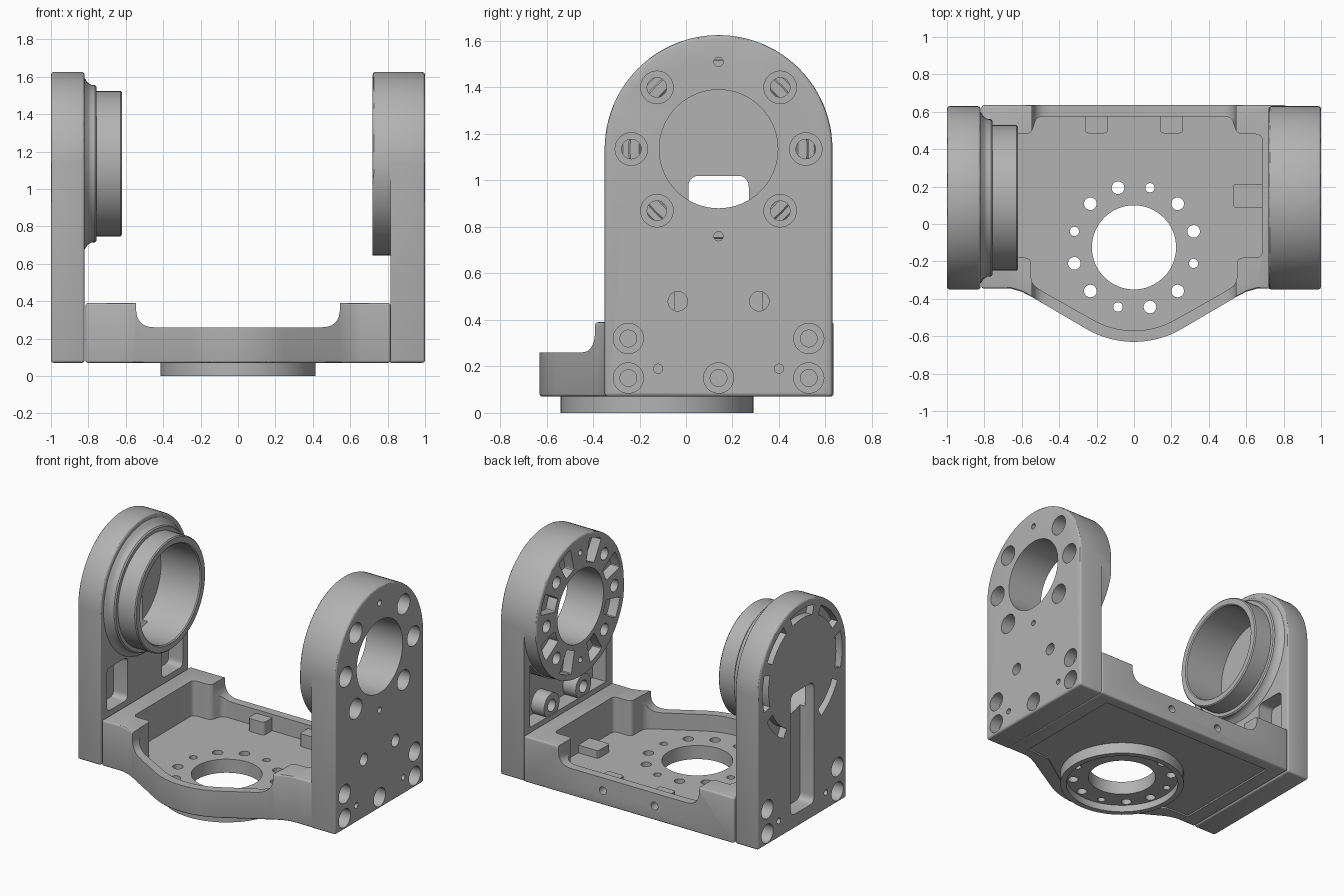
import bpy, bmesh
from math import sin, cos, pi, radians

if "Cube" in bpy.data.objects:
    bpy.data.objects.remove(bpy.data.objects["Cube"])

grey = bpy.data.materials.new("machined grey")
grey.use_nodes = True
grey.diffuse_color = (0.45, 0.45, 0.45, 1)
grey.node_tree.nodes["Principled BSDF"].inputs["Base Color"].default_value = (0.45, 0.45, 0.45, 1)

CY, CZ, R = 0.14, 1.135, 0.49      # pivot axis and arch radius
RING = (0, -0.125)                 # centre of the base flange


# ---- 2D shapes ----
def arc(c, r, a0, a1, n=24):
    return [(c[0] + r * cos(radians(a0 + (a1 - a0) * i / n)),
             c[1] + r * sin(radians(a0 + (a1 - a0) * i / n))) for i in range(n + 1)]


def circle(c, r, n=32):
    return arc(c, r, 0, 360, n)[:-1]


def sector(c, r0, r1, a0, a1):
    return arc(c, r0, a0, a1, 8) + arc(c, r1, a1, a0, 8)


def rect(u0, u1, v0, v1):
    return [(u0, v0), (u1, v0), (u1, v1), (u0, v1)]


def rounded(pts, r, n=5):
    out = []
    for i, p in enumerate(pts):
        ends = []
        for q in (pts[i - 1], pts[(i + 1) % len(pts)]):
            d = ((q[0] - p[0]) ** 2 + (q[1] - p[1]) ** 2) ** 0.5
            t = min(r / d, 0.45)
            ends.append((p[0] + (q[0] - p[0]) * t, p[1] + (q[1] - p[1]) * t))
        a, b = ends
        for k in range(n + 1):
            t = k / n
            out.append(tuple((1 - t) ** 2 * a[j] + 2 * t * (1 - t) * p[j] + t * t * b[j] for j in (0, 1)))
    return out


# ---- solids ----
def prisms(name, shapes, axis, w0, w1):
    """Extrude each 2D outline along an axis between w0 and w1."""
    place = {"x": lambda u, v, w: (w, u, v), "y": lambda u, v, w: (u, w, v),
             "z": lambda u, v, w: (u, v, w)}[axis]
    bm = bmesh.new()
    for pts in shapes:
        lo, hi = ([bm.verts.new(place(u, v, w)) for u, v in pts] for w in (w0, w1))
        bm.faces.new(lo)
        bm.faces.new(hi)
        for i in range(len(pts)):
            bm.faces.new((lo[i - 1], lo[i], hi[i], hi[i - 1]))
    return finish(name, bm)


def lathe_x(name, profile, n=64):
    """Revolve a closed (x, radius) profile about the pivot axis."""
    bm = bmesh.new()
    rings = [[bm.verts.new((x, CY + r * cos(2 * pi * i / n), CZ + r * sin(2 * pi * i / n)))
              for x, r in profile] for i in range(n)]
    for i in range(n):
        for j in range(len(profile)):
            bm.faces.new((rings[i - 1][j - 1], rings[i - 1][j], rings[i][j], rings[i][j - 1]))
    return finish(name, bm)


def finish(name, bm):
    bmesh.ops.recalc_face_normals(bm, faces=bm.faces)
    me = bpy.data.meshes.new(name)
    bm.to_mesh(me)
    bm.free()
    ob = bpy.data.objects.new(name, me)
    bpy.context.scene.collection.objects.link(ob)
    return ob


def bake(ob):
    bpy.context.view_layer.update()
    deps = bpy.context.evaluated_depsgraph_get()
    me = bpy.data.meshes.new_from_object(ob.evaluated_get(deps))
    ob.modifiers.clear()
    ob.data = me


def soften(ob, width=0.015):
    m = ob.modifiers.new("soft edges", "BEVEL")
    m.width, m.segments, m.limit_method = width, 3, "ANGLE"
    m.angle_limit = radians(40)
    bake(ob)


def combine(ob, shapes, axis, w0, w1, op="DIFFERENCE"):
    tool = prisms("tool", shapes, axis, w0, w1)
    m = ob.modifiers.new("bool", "BOOLEAN")
    m.operation, m.solver, m.object = op, "EXACT", tool
    bake(ob)
    bpy.data.objects.remove(tool)


pivot = (CY, CZ)
arch = rect(CY - R, CY + R, 0.07, CZ)[:2] + arc(pivot, R, 0, 180, 48)
corner_bolts = [(CY + s * 0.388, z) for s in (-1, 1) for z in (0.15, 0.32)]
dowels = [(CY + s * 0.26, 0.19) for s in (-1, 1)]

# ---- bored side plate (+x) ----
left = prisms("bored_side_plate", [arch], "x", 0.72, 1.0)
soften(left)
below = [(-0.6, 0), (0.9, 0), (0.9, CZ)] + arc(pivot, R, 0, -180, 48) + [(-0.6, CZ)]
combine(left, [below], "x", 0.6, 0.815)
# relief pocket under the round boss, with two screw posts
posts = [(CY + s * 0.175, 0.48) for s in (-1, 1)]
pocket = [(-0.28, 0.42), (0.56, 0.42), (0.56, 0.85)] + arc(pivot, R + 0.01, -35, -145) + [(-0.28, 0.85)]
combine(left, [pocket], "x", 0.7, 0.92)
combine(left, [circle(p, 0.085) for p in posts], "x", 0.82, 0.95, "UNION")
# bore, bolt circle and lightening pockets
combine(left, [circle(pivot, 0.255, 64)], "x", 0.5, 1.2)
bolt_ring = [arc(pivot, 0.375, a, a, 1)[0] for a in (0, 45, 135, 180, 225, 315)]
pins = [(CY, CZ + 0.375), (CY, CZ - 0.375)]
combine(left, [circle(p, 0.042) for p in bolt_ring + posts]
        + [circle(p, 0.02, 16) for p in pins], "x", 0.5, 1.2)
combine(left, [circle(p, 0.07) for p in bolt_ring], "x", 0.88, 1.2)
combine(left, [rounded(sector(pivot, 0.29, 0.45, a - 9, a + 9), 0.02, 2)
               for a in range(22, 360, 45)], "x", 0.6, 0.79)
# foot bolts
foot = corner_bolts + [(CY, 0.15)]
combine(left, [circle(p, 0.065) for p in foot], "x", 0.92, 1.2)
combine(left, [circle(p, 0.036) for p in foot], "x", 0.84, 1.0)
combine(left, [circle(p, 0.02, 16) for p in dowels], "x", 0.9, 1.2)

# ---- tube side plate (-x) ----
right = prisms("tube_side_plate", [arch], "x", -1.0, -0.82)
soften(right)
combine(right, [circle(pivot, 0.335, 64)], "x", -0.93, -0.5)
combine(right, [rounded(rect(CY + a, CY + b, 0.42, 0.72), 0.04)
                for a, b in ((-0.42, -0.19), (0.19, 0.42))], "x", -0.93, -0.7)
combine(right, [rounded(rect(0.01, 0.27, 0.17, 1.02), 0.05)], "x", -1.2, -0.89)
combine(right, [sector(pivot, 0.375, 0.44, a - 17, a + 17)
                for a in range(-45, 226, 45)], "x", -1.2, -0.95)
combine(right, [circle(p, 0.065) for p in corner_bolts], "x", -1.2, -0.92)
combine(right, [circle(p, 0.036) for p in corner_bolts], "x", -1.0, -0.86)
combine(right, [circle(p, 0.02, 16) for p in dowels], "x", -1.2, -0.9)

# ---- bearing tube with flared flange ----
tube = lathe_x("bearing_tube", [
    (-0.83, 0.335), (-0.83, 0.465), (-0.818, 0.455), (-0.805, 0.435), (-0.785, 0.422),
    (-0.765, 0.42), (-0.757, 0.412), (-0.757, 0.388), (-0.627, 0.388), (-0.62, 0.381),
    (-0.62, 0.342), (-0.627, 0.335)])

# ---- base tray ----
def mirrored(half):
    return half + [(-x, y) for x, y in reversed(half) if x > 0.001]


outer = [(0.815, 0.635), (0.815, -0.345), (0.66, -0.345), (0.6, -0.362), (0.55, -0.388)]
outer += arc(RING, 0.505, -30 - 30, -90, 12)
base = prisms("base_tray", [mirrored(outer)], "z", 0.07, 0.39)
soften(base, 0.012)
# low rim between the raised corner blocks
dip = rounded([(-0.545, 0.6), (-0.545, 0.26), (0.545, 0.26), (0.545, 0.6)], 0.1, 8)
combine(base, [dip], "y", -1, 1)
# cavity
inner = [(0.52, 0.575), (0.55, 0.48), (0.685, 0.48), (0.685, -0.18), (0.55, -0.18),
         (0.55, -0.32), (0.48, -0.365)] + arc(RING, 0.445, -60, -90, 8)
combine(base, [rounded(mirrored(inner), 0.035, 4)], "z", 0.145, 0.6)
# back screw bosses, cable rest
combine(base, [rounded(rect(s * 0.2 - 0.062, s * 0.2 + 0.062, 0.485, 0.6), 0.02, 3)
               for s in (-1, 1)], "z", 0.12, 0.235, "UNION")
combine(base, [rounded(rect(0.53, 0.7, 0.085, 0.215), 0.02, 3)], "z", 0.12, 0.2, "UNION")
combine(base, [circle((s * 0.2, 0.17), 0.027, 20) for s in (-1, 1)], "y", 0.52, 0.8)
# shallow underside panel, flange ring and its holes
panel = [(0.7, 0.55), (0.7, -0.27), (0.52, -0.28)] + arc(RING, 0.42, -60, -90, 8)
combine(base, [mirrored(panel)], "z", 0, 0.08)
combine(base, [circle(RING, 0.415, 64)], "z", 0.0, 0.1, "UNION")
combine(base, [circle(RING, 0.375, 64)], "z", -0.1, 0.05)
combine(base, [circle(RING, 0.225, 64)], "z", -0.2, 0.5)
combine(base, [circle(arc(RING, 0.33, a, a, 1)[0], 0.025 if a % 90 == 75 else 0.034, 20)
               for a in range(15, 360, 30)], "z", -0.2, 0.5)

# ---- shading and colour ----
for ob in (left, right, tube, base):
    ob.data.materials.clear()
    ob.data.materials.append(grey)
    bpy.ops.object.select_all(action="DESELECT")
    ob.select_set(True)
    bpy.context.view_layer.objects.active = ob
    bpy.ops.object.shade_smooth_by_angle(angle=radians(30))
